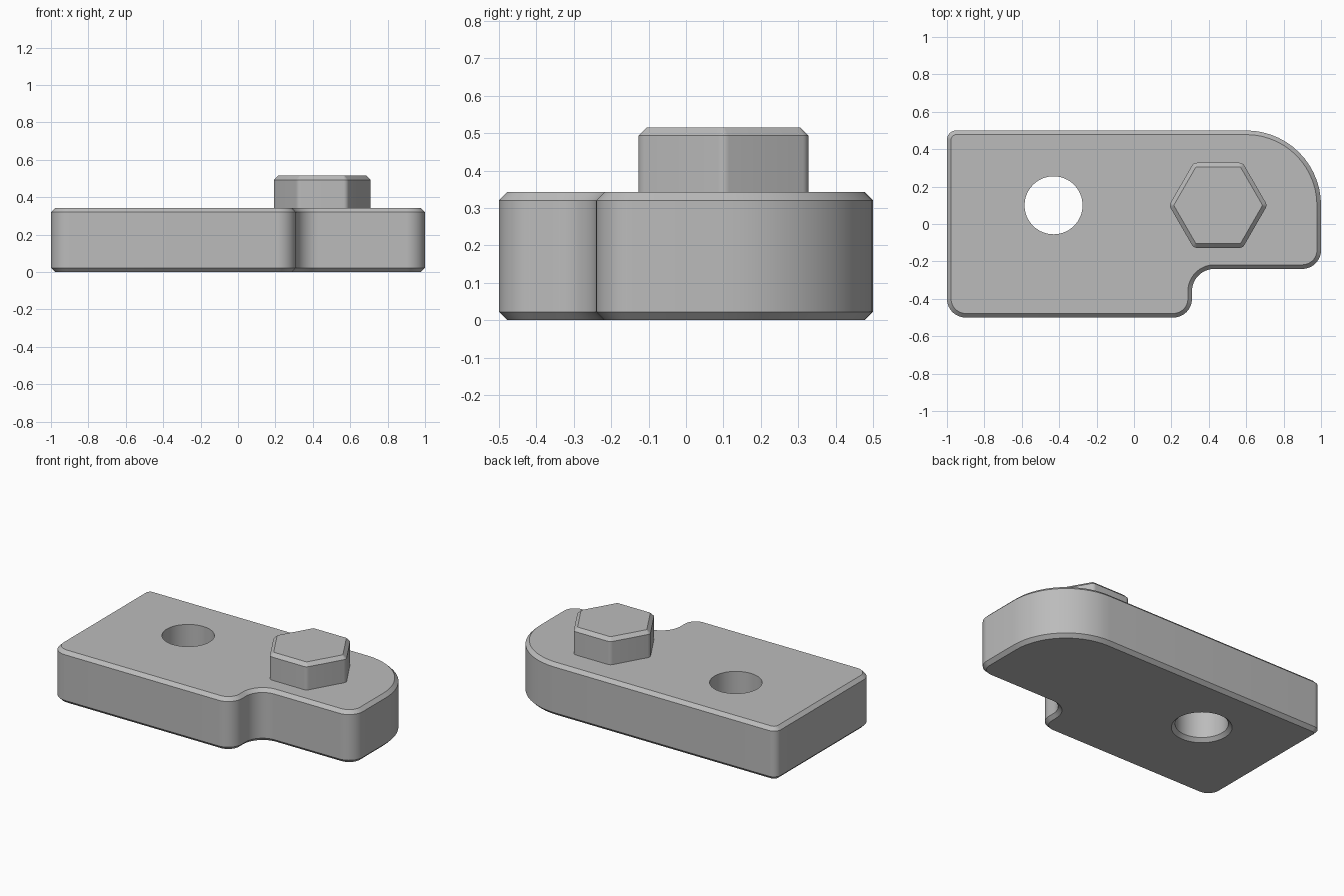
import bpy, bmesh
from math import cos, sin, tan, pi, radians
from mathutils import Vector, Matrix

if "Cube" in bpy.data.objects:
    bpy.data.objects.remove(bpy.data.objects["Cube"])

grey = bpy.data.materials.new("machined grey")
grey.use_nodes = True
colour = (0.5, 0.5, 0.5, 1)
grey.diffuse_color = colour
grey.node_tree.nodes["Principled BSDF"].inputs["Base Color"].default_value = colour

CHAMFER = 0.022
TOP = 0.342


def filleted(corners, steps):
    """Counter-clockwise (x, y, radius) corners to (point, outward normal) pairs."""
    out = []
    pts = [Vector(c[:2]) for c in corners]
    for i, (p, c) in enumerate(zip(pts, corners)):
        d1 = (p - pts[i - 1]).normalized()
        d2 = (pts[(i + 1) % len(pts)] - p).normalized()
        turn = -d1.angle_signed(d2)
        side = 1 if turn > 0 else -1
        n1 = Vector((d1.y, -d1.x))
        centre = p - d1 * c[2] * tan(abs(turn) / 2) - n1 * c[2] * side
        for k in range(steps + 1):
            n = Matrix.Rotation(turn * k / steps, 2) @ n1
            out.append((centre + n * c[2] * side, n))
    return out


def circle(x, y, radius, steps):
    """Hole outline whose normals point out of the material, into the hole."""
    dirs = [Vector((cos(2 * pi * k / steps), sin(2 * pi * k / steps))) for k in range(steps)]
    return [(Vector((x, y)) + d * radius, -d) for d in dirs]


def wall(bm, outline, levels):
    """Stack the outline at (z, inset) levels; return the bottom and top rim edges."""
    rings = [[bm.verts.new((*(p - n * inset), z)) for p, n in outline] for z, inset in levels]
    for low, high in zip(rings, rings[1:]):
        for i in range(len(low)):
            bm.faces.new((low[i - 1], low[i], high[i], high[i - 1]))
    return [[bm.edges.get((r[i - 1], r[i])) for i in range(len(r))] for r in (rings[0], rings[-1])]


def part(name, walls):
    bm = bmesh.new()
    rims = [wall(bm, outline, levels) for outline, levels in walls]
    for end, z in ((0, -1), (1, 1)):
        bmesh.ops.triangle_fill(bm, edges=[e for r in rims for e in r[end]],
                                use_beauty=True, normal=(0, 0, z))
    bmesh.ops.recalc_face_normals(bm, faces=bm.faces)
    mesh = bpy.data.meshes.new(name)
    bm.to_mesh(mesh)
    bm.free()
    mesh.materials.append(grey)
    obj = bpy.data.objects.new(name, mesh)
    bpy.context.collection.objects.link(obj)
    bpy.ops.object.select_all(action="DESELECT")
    obj.select_set(True)
    bpy.context.view_layer.objects.active = obj
    bpy.ops.object.shade_smooth_by_angle(angle=radians(30))
    return obj


# Stepped plate with a through hole, countersunk underneath
plate_corners = [(-1, -0.5, 0.1), (0.31, -0.5, 0.1), (0.31, -0.24, 0.12),
                 (1, -0.24, 0.1), (1, 0.5, 0.4), (-1, 0.5, 0.05)]
part("plate", [
    (filleted(plate_corners, 14),
     [(0, CHAMFER), (CHAMFER, 0), (TOP - CHAMFER, 0), (TOP, CHAMFER)]),
    (circle(-0.43, 0.1, 0.155, 64),
     [(0, CHAMFER), (CHAMFER, 0), (TOP, 0)]),
])

# Hexagonal bolt head with softened corners and a chamfered top
reach = 0.2275 / cos(pi / 6)
hexagon = [(0.45 + reach * cos(k * pi / 3), 0.1 + reach * sin(k * pi / 3), 0.03) for k in range(6)]
part("bolt_head", [
    (filleted(hexagon, 6),
     [(TOP - 0.005, 0), (0.515 - CHAMFER, 0), (0.515, CHAMFER)]),
])
